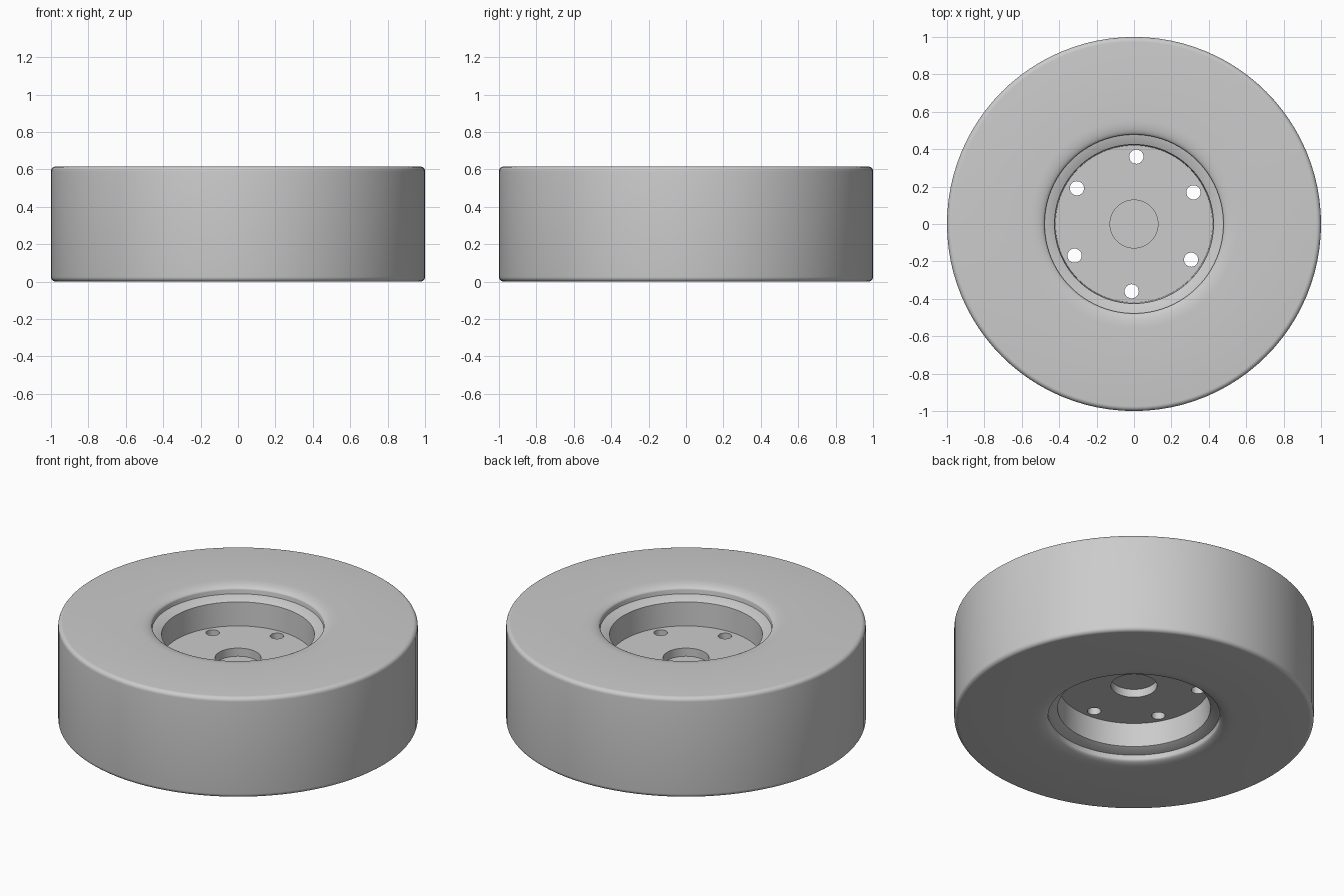
import bpy
import bmesh
from math import sin, cos, radians, pi
from mathutils import Matrix

if "Cube" in bpy.data.objects:
    bpy.data.objects.remove(bpy.data.objects["Cube"], do_unlink=True)

H = 0.615           # wheel width
STEPS = 96          # segments around the axle

grey = bpy.data.materials.new("light grey")
grey.use_nodes = True
grey.diffuse_color = (0.6, 0.6, 0.6, 1)
grey.node_tree.nodes["Principled BSDF"].inputs["Base Color"].default_value = (0.6, 0.6, 0.6, 1)


def arc(cx, cz, rx, rz, start, end, n):
    """Points of an elliptical arc as (radius, depth below the top face)."""
    angles = [radians(start + (end - start) * i / n) for i in range(n + 1)]
    return [(cx + rx * cos(a), cz - rz * sin(a)) for a in angles]


def lathe(name, half, closed):
    """Spin a half profile (radius, depth), mirrored about mid-width."""
    profile = [(r, H - d) for r, d in half]
    profile += [(r, d) for r, d in reversed(half)]
    bm = bmesh.new()
    verts = [bm.verts.new((r, 0, z)) for r, z in profile]
    edges = [bm.edges.new(pair) for pair in zip(verts, verts[1:])]
    if closed:
        edges.append(bm.edges.new((verts[-1], verts[0])))
    bmesh.ops.spin(bm, geom=verts + edges, cent=(0, 0, 0), axis=(0, 0, 1),
                   angle=2 * pi, steps=STEPS, use_merge=True)
    bmesh.ops.remove_doubles(bm, verts=bm.verts, dist=0.0001)
    bmesh.ops.recalc_face_normals(bm, faces=bm.faces)
    mesh = bpy.data.meshes.new(name)
    bm.to_mesh(mesh)
    bm.free()
    mesh.materials.append(grey)
    obj = bpy.data.objects.new(name, mesh)
    bpy.context.collection.objects.link(obj)
    return obj


def smooth(obj):
    bpy.ops.object.select_all(action="DESELECT")
    obj.select_set(True)
    bpy.context.view_layer.objects.active = obj
    bpy.ops.object.shade_smooth_by_angle(angle=radians(35))


# Tyre: rounded bead, flat sidewall, rounded shoulder, flat tread
bead = arc(0.56, 0.025, 0.082, 0.025, 180, 90, 8)
shoulder = arc(0.975, 0.025, 0.025, 0.025, 90, 0, 6)
tyre = lathe("tyre", bead + shoulder, True)

# Rim: hub recess, disc, barrel wall, sloped lip, seat inside the tyre
rim = lathe("rim", [(0, 0.27), (0.128, 0.27), (0.128, 0.22), (0.42, 0.22),
                    (0.425, 0.075), (0.478, 0.05), (0.487, 0.05)], False)

# Six bolt holes cut through the disc
bm = bmesh.new()
for i in range(6):
    a = radians(88 + 60 * i)
    bmesh.ops.create_cone(bm, cap_ends=True, segments=24, radius1=0.038,
                          radius2=0.038, depth=0.5,
                          matrix=Matrix.Translation((0.36 * cos(a), 0.36 * sin(a), H / 2)))
mesh = bpy.data.meshes.new("bolt_hole_cutter")
bm.to_mesh(mesh)
bm.free()
mesh.materials.append(grey)
cutter = bpy.data.objects.new("bolt_hole_cutter", mesh)
bpy.context.collection.objects.link(cutter)
cutter.hide_render = True

cut = rim.modifiers.new("bolt_holes", "BOOLEAN")
cut.operation = "DIFFERENCE"
cut.solver = "EXACT"
cut.object = cutter
bpy.context.view_layer.objects.active = rim
bpy.ops.object.modifier_apply(modifier=cut.name)
bpy.data.objects.remove(cutter, do_unlink=True)

smooth(tyre)
smooth(rim)
